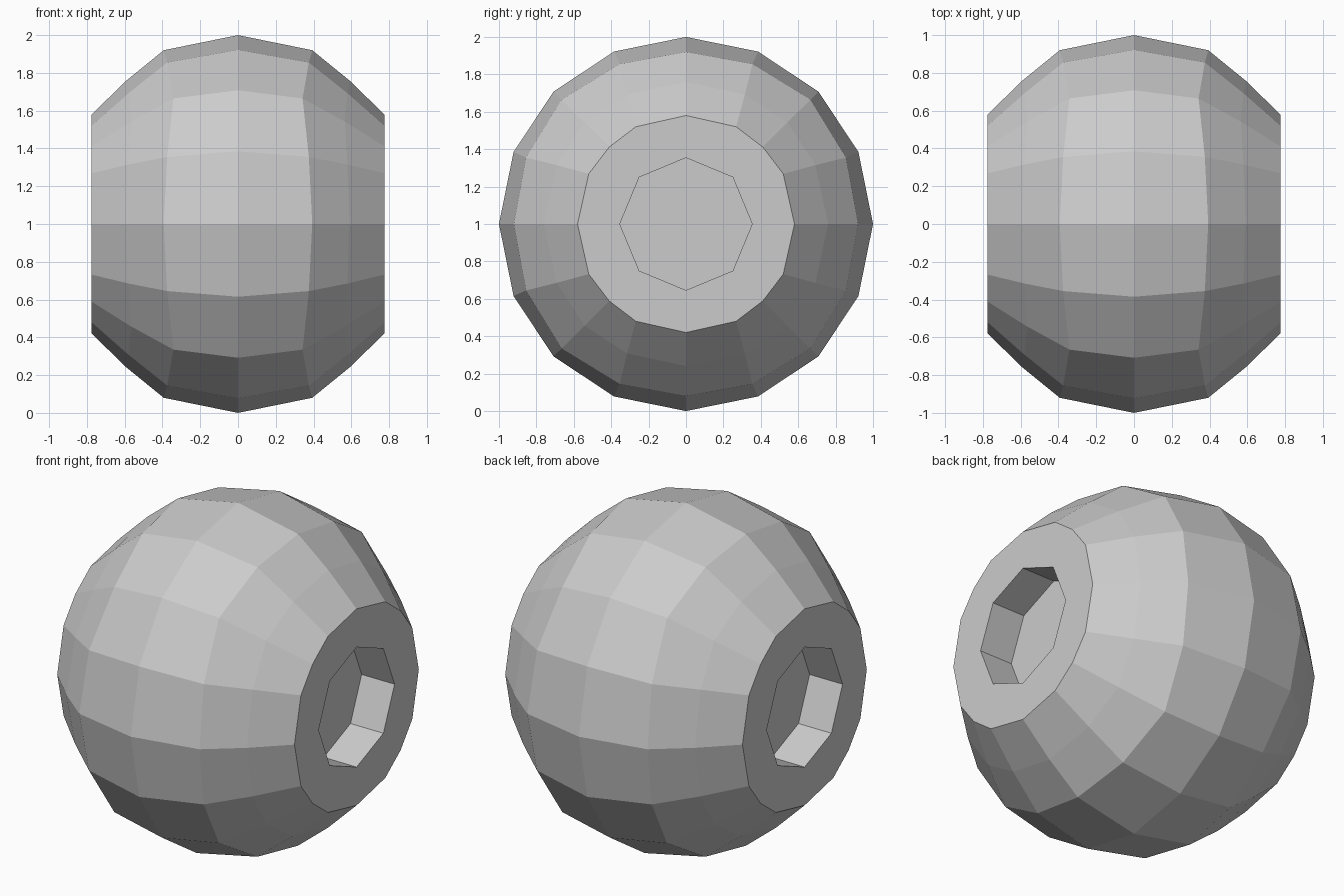
import bpy, bmesh

if "Cube" in bpy.data.objects:
    bpy.data.objects.remove(bpy.data.objects["Cube"])

# Rings from the equator out to the cap, then into the octagonal recess.
# Each: ((x, r) on axis, (x, a, b) at about 22 degrees, (x, c) at 45 degrees)
CAP, FLOOR = 0.775, 0.56
rings = [
    ((0.0, 1.0), (0.0, 0.385, 0.922), (0.0, 0.708)),
    ((0.393, 0.92), (0.375, 0.355, 0.855), (0.342, 0.665)),
    ((0.59, 0.76), (0.58, 0.315, 0.692), (0.565, 0.543)),
    ((CAP, 0.58), (CAP, 0.268, 0.52), (CAP, 0.411)),
    ((CAP, 0.354), (CAP, 0.125, 0.302), (CAP, 0.25)),
    ((FLOOR, 0.354), (FLOOR, 0.125, 0.302), (FLOOR, 0.25)),
]


def ring_points(axis, side, diag):
    """Expand one measured eighth to all 16 points of a ring."""
    quarter = [(axis[0], 0, axis[1]), side,
               (diag[0], diag[1], diag[1]), (side[0], side[2], side[1])]
    points = []
    for _ in range(4):
        points += quarter
        quarter = [(x, z, -y) for x, y, z in quarter]
    return points


# Right half of the faceted ball
bm = bmesh.new()
loops = [[bm.verts.new((x, y, z + 1)) for x, y, z in ring_points(*r)] for r in rings]
for lo, hi in zip(loops, loops[1:]):
    for i in range(16):
        j = (i + 1) % 16
        bm.faces.new((lo[i], lo[j], hi[j], hi[i]))

# Recess floor
floor = bm.faces.new(loops[-1])

# Make every face point outward
bmesh.ops.recalc_face_normals(bm, faces=bm.faces)
floor.normal_update()
if floor.normal.x < 0:
    bmesh.ops.reverse_faces(bm, faces=bm.faces)

mesh = bpy.data.meshes.new("faceted_ball")
bm.to_mesh(mesh)
bm.free()
ball = bpy.data.objects.new("faceted_ball", mesh)
bpy.context.collection.objects.link(ball)

# Left half
mirror = ball.modifiers.new("mirror", 'MIRROR')
mirror.use_axis = (True, False, False)
mirror.merge_threshold = 0.001
